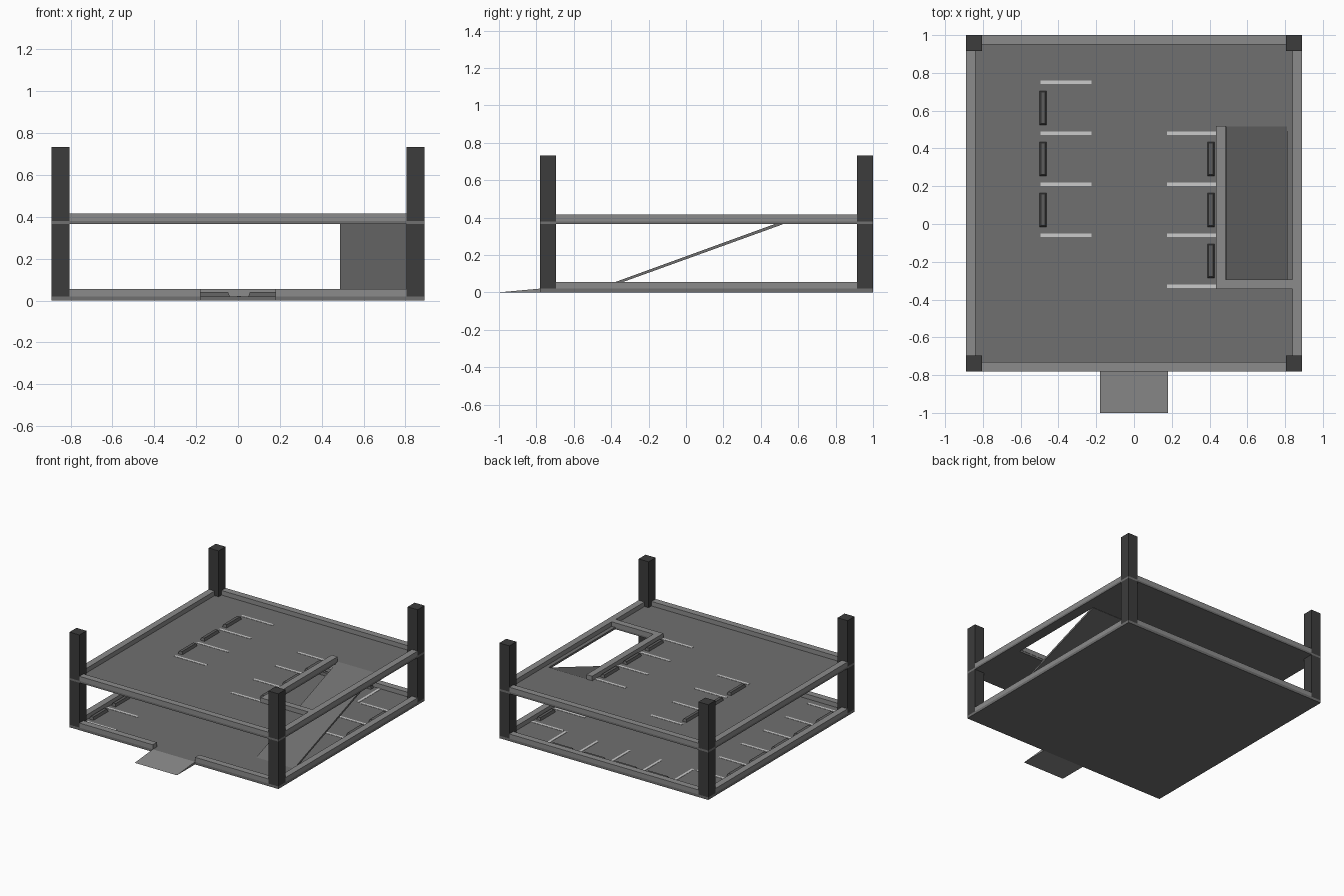
import bpy, bmesh

if "Cube" in bpy.data.objects:
    bpy.data.objects.remove(bpy.data.objects["Cube"])


def material(name, v):
    m = bpy.data.materials.new(name)
    m.diffuse_color = (v, v, v, 1)
    m.use_nodes = True
    m.node_tree.nodes["Principled BSDF"].inputs["Base Color"].default_value = m.diffuse_color
    return m


DARK = material("dark_concrete", 0.045)
FLOOR = material("asphalt", 0.16)
KERB = material("light_concrete", 0.26)
PAINT = material("line_paint", 0.55)
STOP = material("stop_rubber", 0.11)


def finish(bm, name, mat):
    bmesh.ops.recalc_face_normals(bm, faces=bm.faces)
    me = bpy.data.meshes.new(name)
    bm.to_mesh(me)
    bm.free()
    me.materials.append(mat)
    ob = bpy.data.objects.new(name, me)
    bpy.context.collection.objects.link(ob)
    return ob


def box(name, x0, x1, y0, y1, z0, z1, mat, inset=0):
    """Box from its bounds; inset narrows the top."""
    bm = bmesh.new()
    bmesh.ops.create_cube(bm, size=1)
    for v in bm.verts:
        i = inset if v.co.z > 0 else 0
        v.co = (x1 - i if v.co.x > 0 else x0 + i,
                y1 - i if v.co.y > 0 else y0 + i,
                z1 if v.co.z > 0 else z0)
    return finish(bm, name, mat)


def extrude_x(name, profile, x0, x1, mat):
    """Prism with a (y, z) profile running along x."""
    bm = bmesh.new()
    f = bm.faces.new([bm.verts.new((x0, y, z)) for y, z in profile])
    r = bmesh.ops.extrude_face_region(bm, geom=[f])
    bmesh.ops.translate(bm, vec=(x1 - x0, 0, 0),
                        verts=[v for v in r["geom"] if isinstance(v, bmesh.types.BMVert)])
    return finish(bm, name, mat)


W, Y0, Y1 = 0.89, -0.78, 1.0   # building outline
C, K = 0.085, 0.05             # column and kerb widths
LOW, UP = 0.02, 0.38           # floor levels

# Floor slabs, the upper one with a ramp opening
box("lower_slab", -W, W, Y0, Y1, 0, LOW, FLOOR)
upper = box("upper_slab", -W, W, Y0, Y1, UP - 0.015, UP, FLOOR)
cut = box("opening_cutter", 0.485, 0.81, -0.297, 0.515, 0.3, 0.5, FLOOR)
cut.hide_render = True
cut.hide_viewport = True
mod = upper.modifiers.new("opening", "BOOLEAN")
mod.operation, mod.solver, mod.object = "DIFFERENCE", "EXACT", cut

# Corner columns, one length per storey
for sx in (-1, 1):
    xa, xb = sorted((sx * W, sx * (W - C)))
    for ya in (Y0, Y1 - C):
        box("lower_column", xa, xb, ya, ya + C, LOW, UP - 0.015, DARK)
        box("upper_column", xa, xb, ya, ya + C, UP, 0.733, DARK)

# Perimeter kerbs, with an entrance gap at the lower front
for z in (LOW, UP):
    t = z + 0.035
    for sx in (-1, 1):
        xa, xb = sorted((sx * W, sx * (W - K)))
        box("side_kerb", xa, xb, Y0 + C, Y1 - C, z, t, KERB)
    box("back_kerb", -W + C, W - C, Y1 - K, Y1, z, t, KERB)
    gaps = [(-W + C, -0.18), (0.18, W - C)] if z == LOW else [(-W + C, W - C)]
    for xa, xb in gaps:
        box("front_kerb", xa, xb, Y0, Y0 + K, z, t, KERB)

# Kerbs round the ramp opening
box("opening_side_kerb", 0.435, 0.485, -0.345, 0.52, UP, UP + 0.035, KERB)
box("opening_end_kerb", 0.485, 0.84, -0.345, -0.295, UP, UP + 0.035, KERB)

# Entrance wedge and ramp between floors
extrude_x("entrance_ramp", [(-1, 0), (Y0, 0), (Y0, LOW)], -0.18, 0.18, KERB)
extrude_x("floor_ramp", [(-0.475, LOW), (-0.435, LOW), (0.515, 0.363), (0.515, UP)],
          0.488, 0.81, FLOOR)


def bays(edge, inward, start, count, z, along="y", length=0.27, off=0.01):
    """Row of bays: painted lines and wheel stops beside a wall edge."""
    def part(name, a, b, c, d, h, mat, inset=0):
        a, b = sorted((a, b))
        r = (a, b, c, d) if along == "y" else (c, d, a, b)
        box(name, *r, z, z + h, mat, inset)
    for i in range(count + 1):
        p = start + 0.27 * i
        part("bay_line", edge, edge + inward * length, p - 0.01, p + 0.01, 0.002, PAINT)
        if i < count:
            part("wheel_stop", edge + inward * off, edge + inward * (off + 0.037),
                 p + 0.045, p + 0.225, 0.02, STOP, 0.007)


# Upper floor bays
bays(-0.495, 1, -0.06, 3, UP, off=-0.005)
bays(0.435, -1, -0.33, 3, UP, length=0.26)
# Lower floor bays: left, right behind the ramp, and back
bays(-0.84, 1, -0.67, 5, LOW)
bays(0.84, -1, 0.14, 2, LOW)
bays(0.95, -1, -0.535, 4, LOW, along="x")
